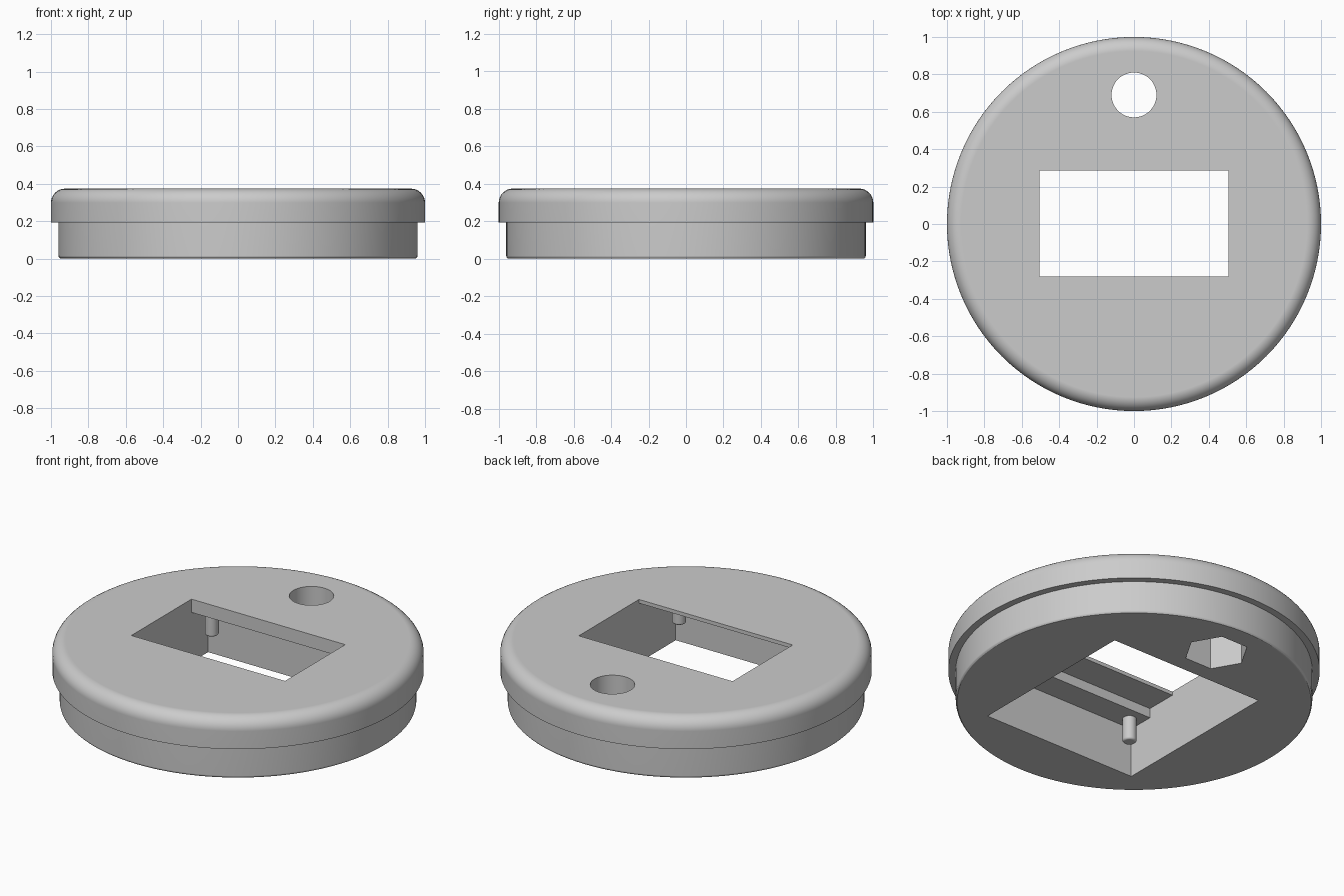
import bpy, bmesh, math

cube = bpy.data.objects.get("Cube")
if cube:
    bpy.data.objects.remove(cube, do_unlink=True)

# Single plain grey
GREY = (0.6, 0.6, 0.6, 1)
grey = bpy.data.materials.new("plain grey")
grey.use_nodes = True
grey.diffuse_color = GREY
grey.node_tree.nodes["Principled BSDF"].inputs["Base Color"].default_value = GREY

HOLE_Y = 0.69
WINDOW_HALF = 0.505


def make_object(name, bm):
    bmesh.ops.recalc_face_normals(bm, faces=bm.faces)
    mesh = bpy.data.meshes.new(name)
    bm.to_mesh(mesh)
    bm.free()
    mesh.materials.append(grey)
    obj = bpy.data.objects.new(name, mesh)
    bpy.context.collection.objects.link(obj)
    return obj


def lathe(name, profile, steps, center=(0, 0)):
    """Solid of revolution from (radius, z) points, capped at both ends."""
    bm = bmesh.new()
    rings = []
    for r, z in profile:
        ring = []
        for i in range(steps):
            a = 2 * math.pi * i / steps
            ring.append(bm.verts.new((center[0] + r * math.cos(a),
                                      center[1] + r * math.sin(a), z)))
        rings.append(ring)
    for low, high in zip(rings, rings[1:]):
        for i in range(steps):
            j = (i + 1) % steps
            bm.faces.new((low[i], low[j], high[j], high[i]))
    bm.faces.new(rings[0][::-1])
    bm.faces.new(rings[-1])
    return make_object(name, bm)


def fillet(r, z, size, start, end, steps):
    """Arc of profile points around the centre (r, z)."""
    arc = [math.radians(start + (end - start) * i / steps) for i in range(steps + 1)]
    return [(r + size * math.cos(a), z + size * math.sin(a)) for a in arc]


def cut(target, cutter):
    mod = target.modifiers.new("cut", "BOOLEAN")
    mod.operation = "DIFFERENCE"
    mod.solver = "EXACT"
    mod.object = cutter
    cutter.hide_render = True
    select(target)
    bpy.ops.object.modifier_apply(modifier=mod.name)
    bpy.data.objects.remove(cutter, do_unlink=True)


def select(obj):
    bpy.ops.object.select_all(action="DESELECT")
    obj.select_set(True)
    bpy.context.view_layer.objects.active = obj


def smooth(obj):
    select(obj)
    bpy.ops.object.shade_smooth_by_angle(angle=math.radians(30))
    mod = obj.modifiers.new("flat tops", "WEIGHTED_NORMAL")
    mod.keep_sharp = True


# Round lid: plug below, wider rounded flange above
profile = fillet(0.945, 0.015, 0.015, -90, 0, 3)
profile += [(0.96, 0.193), (1.0, 0.193)]
profile += fillet(0.925, 0.299, 0.075, 0, 90, 8)
lid = lathe("round_lid", profile, 128)

# Window with its stepped pocket underneath, as one side profile swept along x
bm = bmesh.new()
steps = [(-0.625, -0.1), (0.44, -0.1), (0.44, 0.295), (0.285, 0.295), (0.285, 0.5),
         (-0.28, 0.5), (-0.28, 0.352), (-0.468, 0.352), (-0.468, 0.295), (-0.625, 0.295)]
face = bm.faces.new([bm.verts.new((-WINDOW_HALF, y, z)) for y, z in steps])
swept = bmesh.ops.extrude_face_region(bm, geom=[face])["geom"]
bmesh.ops.translate(bm, vec=(2 * WINDOW_HALF, 0, 0),
                    verts=[v for v in swept if isinstance(v, bmesh.types.BMVert)])
cut(lid, make_object("window_cutter", bm))

# Round hole through the top with a hexagonal seat below
cut(lid, lathe("hole_cutter", [(0.12, -0.1), (0.12, 0.5)], 48, (0, HOLE_Y)))
cut(lid, lathe("hex_cutter", [(0.175, -0.1), (0.175, 0.21)], 6, (0, HOLE_Y)))
smooth(lid)

# Four mounting pins hanging in the pocket corners
for side, x in (("right", -0.43), ("left", 0.43)):
    for end, y in (("front", -0.55), ("back", 0.368)):
        pin_profile = fillet(0.026, 0.165, 0.012, -90, 0, 4) + [(0.038, 0.3)]
        smooth(lathe(f"{end}_{side}_pin", pin_profile, 24, (x, y)))
